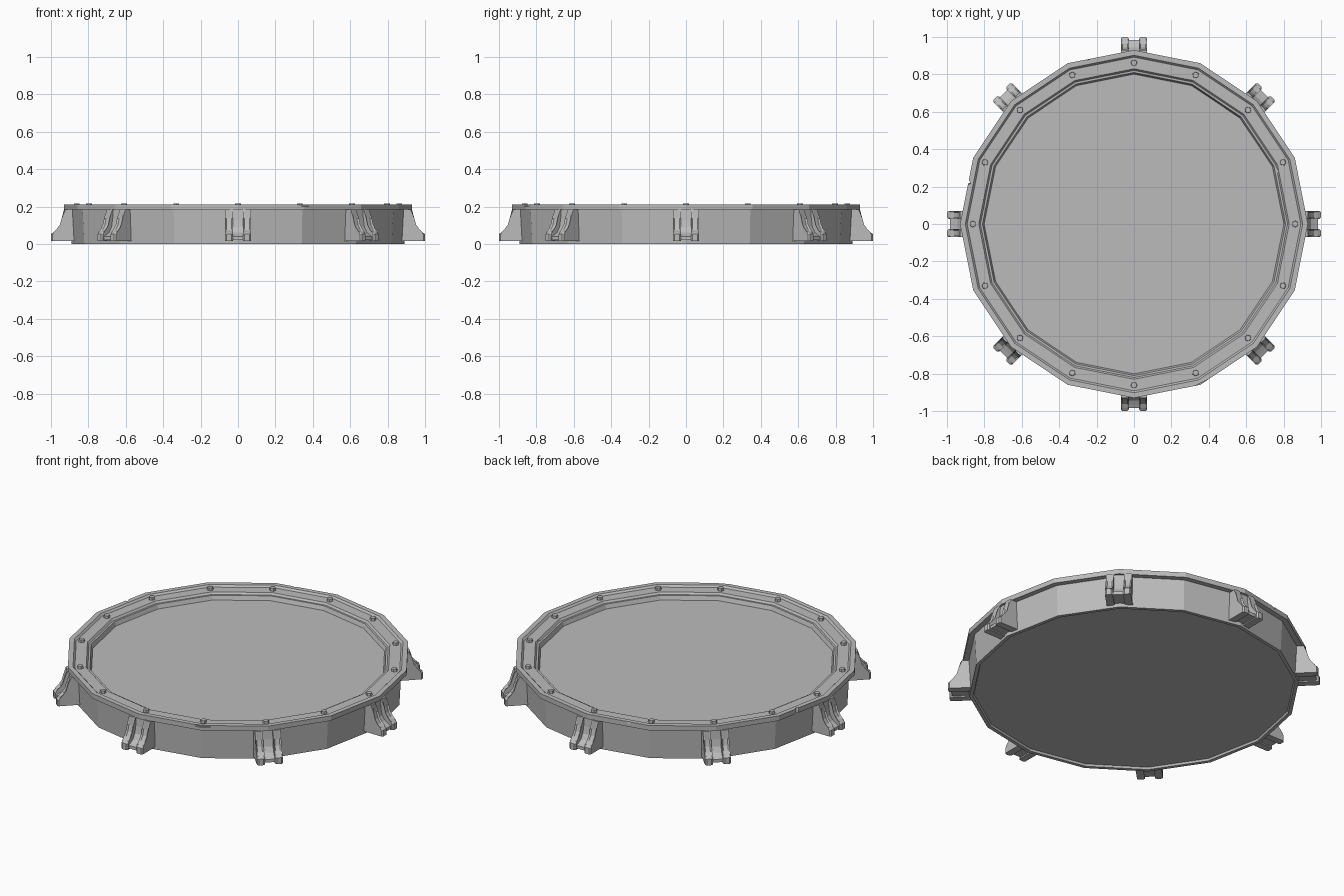
import bpy, bmesh, math
from mathutils import Matrix, Vector

if "Cube" in bpy.data.objects:
    bpy.data.objects.remove(bpy.data.objects["Cube"])

SIDES = 16
metal = bpy.data.materials.new("grey metal")
metal.diffuse_color = (0.5, 0.5, 0.5, 1)
metal.use_nodes = True
metal.node_tree.nodes["Principled BSDF"].inputs["Base Color"].default_value = metal.diffuse_color


def finish(name, bm, mat=metal):
    bmesh.ops.recalc_face_normals(bm, faces=bm.faces[:])
    me = bpy.data.meshes.new(name)
    bm.to_mesh(me)
    bm.free()
    me.materials.append(mat)
    ob = bpy.data.objects.new(name, me)
    bpy.context.collection.objects.link(ob)
    return ob


def lathe(name, profile, closed):
    """Spin a radius/height profile; an open profile is capped at both ends."""
    bm = bmesh.new()
    rings = []
    for r, z in profile:
        rings.append([bm.verts.new((r * math.cos(math.tau * i / SIDES),
                                    r * math.sin(math.tau * i / SIDES), z))
                      for i in range(SIDES)])
    pairs = list(zip(rings, rings[1:]))
    if closed:
        pairs.append((rings[-1], rings[0]))
    else:
        bm.faces.new(rings[0])
        bm.faces.new(rings[-1])
    for a, b in pairs:
        for i in range(SIDES):
            j = (i + 1) % SIDES
            bm.faces.new((a[i], a[j], b[j], b[i]))
    return finish(name, bm)


def extrude_profile(bm, profile, y0, y1, bevel=0.0):
    """Extrude an x/z outline between two y positions."""
    a = [bm.verts.new((x, y0, z)) for x, z in profile]
    b = [bm.verts.new((x, y1, z)) for x, z in profile]
    sides = [bm.faces.new(a), bm.faces.new(b)]
    n = len(a)
    for i in range(n):
        bm.faces.new((a[i], a[(i + 1) % n], b[(i + 1) % n], b[i]))
    if bevel:
        edges = [e for f in sides for e in f.edges
                 if min(v.co.x for v in e.verts) > 0.9]
        bmesh.ops.bevel(bm, geom=edges, offset=bevel, segments=1,
                        affect='EDGES')


# Drum wall with a shallow recessed underside and the sunken floor
lathe("drum_body", [(0.865, 0.012), (0.87, 0.0), (0.89, 0.0), (0.9, 0.19),
                    (0.81, 0.19), (0.801, 0.166)], False)

# Overhanging rim: outer lip, bolt ledge, sloped inner edge
rim = lathe("rim", [(0.885, 0.183), (0.93, 0.183), (0.93, 0.212), (0.902, 0.212),
                    (0.892, 0.201), (0.83, 0.201), (0.80, 0.164),
                    (0.80, 0.15), (0.87, 0.15)], True)

# Chipped nicks in the rim: x, y, z, turn in degrees, half sizes
nicks = [(-0.915, 0.225, 0.20, 20, (0.035, 0.02, 0.05)),
         (0.372, -0.872, 0.215, 25, (0.045, 0.025, 0.018)),
         (-0.20, 0.915, 0.215, 20, (0.06, 0.02, 0.014)),
         (0.745, 0.30, 0.195, -55, (0.035, 0.014, 0.02)),
         (-0.42, -0.675, 0.195, -35, (0.05, 0.012, 0.018))]
bm = bmesh.new()
for x, y, z, turn, size in nicks:
    m = (Matrix.Translation((x, y, z)) @ Matrix.Rotation(math.radians(turn), 4, 'Z')
         @ Matrix.Rotation(math.radians(12), 4, 'X')
         @ Matrix.Diagonal((*[2 * s for s in size], 1)))
    bmesh.ops.create_cube(bm, size=1, matrix=m)
cutter = finish("nick_cutter", bm)
cutter.hide_render = True
cutter.hide_viewport = True
cut = rim.modifiers.new("nicks", 'BOOLEAN')
cut.operation = 'DIFFERENCE'
cut.solver = 'EXACT'
cut.object = cutter

# Hexagonal bolts around the ledge
bm = bmesh.new()
for i in range(SIDES):
    a = math.tau * i / SIDES
    m = Matrix.Rotation(a, 4, 'Z') @ Matrix.Translation((0.862, 0, 0.206))
    bmesh.ops.create_cone(bm, cap_ends=True, segments=6, radius1=0.018,
                          radius2=0.016, depth=0.02, matrix=m)
finish("rim_bolts", bm)

# Curved foot brackets: two bevelled rails and a recessed web between them
rail = [(0.86, 0.015), (1.0, 0.015), (1.0, 0.052), (0.985, 0.063), (0.962, 0.075),
        (0.945, 0.1), (0.935, 0.135), (0.93, 0.184), (0.86, 0.184)]
web = [(0.86, 0.022), (0.985, 0.022), (0.985, 0.04), (0.965, 0.05), (0.945, 0.062),
       (0.928, 0.09), (0.92, 0.13), (0.915, 0.184), (0.86, 0.184)]
for k in range(8):
    bm = bmesh.new()
    extrude_profile(bm, rail, 0.028, 0.07, 0.008)
    extrude_profile(bm, rail, -0.07, -0.028, 0.008)
    extrude_profile(bm, web, -0.03, 0.03)
    bm.transform(Matrix.Rotation(k * math.tau / 8, 4, 'Z'))
    finish(f"foot_bracket_{k + 1}", bm)
